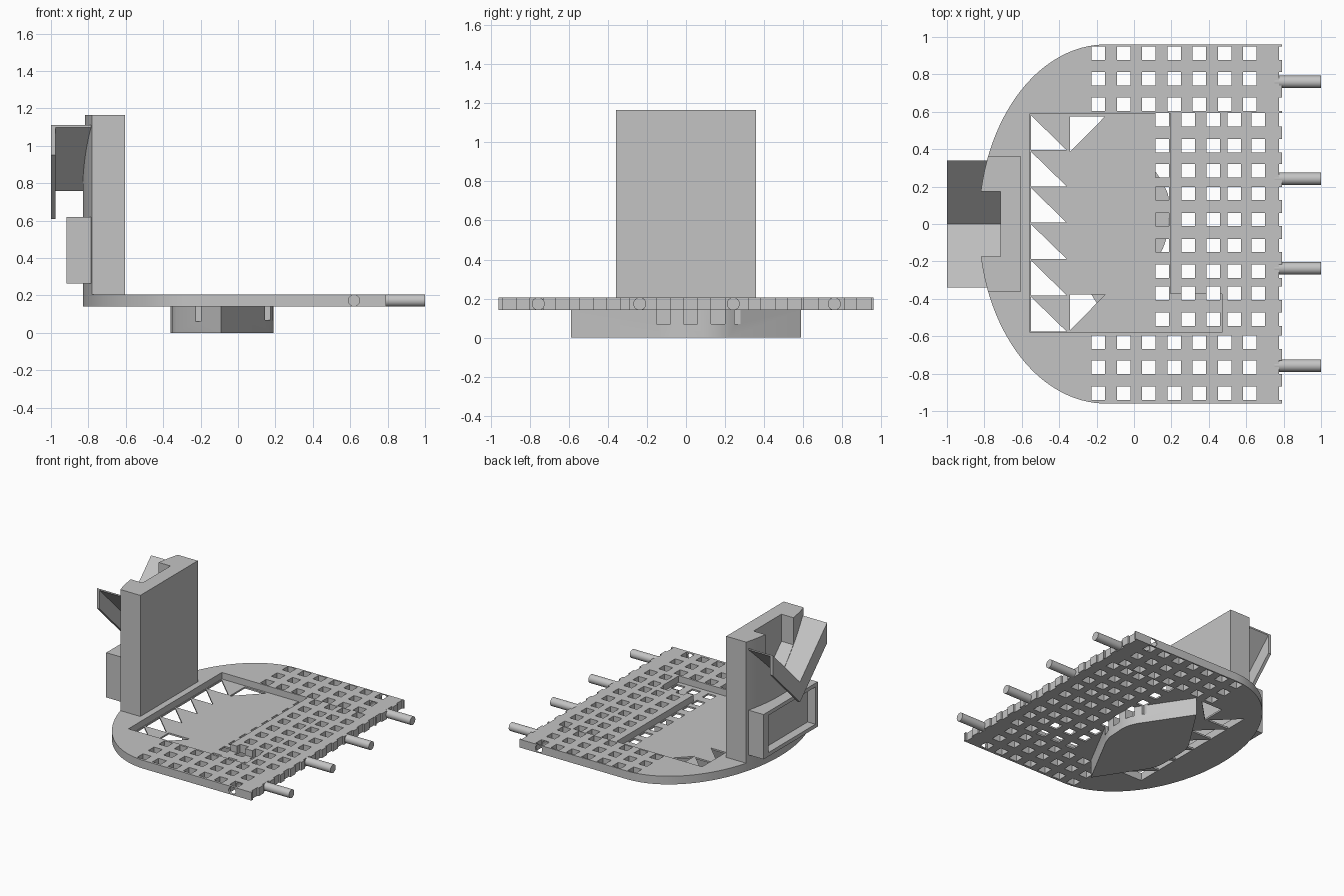
import bpy, bmesh, math

cube = bpy.data.objects.get("Cube")
if cube:
    bpy.data.objects.remove(cube, do_unlink=True)

grey = bpy.data.materials.new("light grey")
grey.use_nodes = True
grey.diffuse_color = (0.55, 0.55, 0.55, 1)
grey.node_tree.nodes["Principled BSDF"].inputs["Base Color"].default_value = (0.55, 0.55, 0.55, 1)


def make(name, bm):
    bmesh.ops.recalc_face_normals(bm, faces=bm.faces[:])
    mesh = bpy.data.meshes.new(name)
    bm.to_mesh(mesh)
    bm.free()
    mesh.materials.append(grey)
    ob = bpy.data.objects.new(name, mesh)
    bpy.context.collection.objects.link(ob)
    return ob


def prism(bm, pts, lo, hi, axis="z"):
    """Extrude a 2D outline from lo to hi along an axis."""
    def place(p, d):
        return (p[0], p[1], d) if axis == "z" else (d, p[0], p[1])
    face = bm.faces.new([bm.verts.new(place(p, lo)) for p in pts])
    geo = bmesh.ops.extrude_face_region(bm, geom=[face])["geom"]
    step = (0, 0, hi - lo) if axis == "z" else (hi - lo, 0, 0)
    bmesh.ops.translate(bm, vec=step, verts=[v for v in geo if isinstance(v, bmesh.types.BMVert)])


def box(bm, x0, x1, y0, y1, z0, z1):
    prism(bm, [(x0, y0), (x1, y0), (x1, y1), (x0, y1)], z0, z1)


def cut(ob, bm):
    """Subtract a mesh, apply the result and drop the cutter."""
    cutter = make("cutter", bm)
    cutter.hide_render = True
    mod = ob.modifiers.new("cut", "BOOLEAN")
    mod.operation, mod.solver, mod.object = "DIFFERENCE", "EXACT", cutter
    bpy.context.view_layer.update()
    deps = bpy.context.evaluated_depsgraph_get()
    mesh = bpy.data.meshes.new_from_object(ob.evaluated_get(deps))
    ob.modifiers.clear()
    ob.data = mesh
    mesh.materials.clear()
    mesh.materials.append(grey)
    bpy.data.objects.remove(cutter, do_unlink=True)


def smooth(ob):
    bpy.ops.object.select_all(action="DESELECT")
    ob.select_set(True)
    bpy.context.view_layer.objects.active = ob
    bpy.ops.object.shade_smooth_by_angle(angle=math.radians(25))


def back_curve(y):
    return -0.15 - 0.68 * math.sqrt(max(0, 1 - (y / 0.96) ** 2))


# Grid of square holes: dense inner rows, longer outer rows, shallow edge notches
OUTER_X = [-0.19 + 0.135 * i for i in range(7)] + [0.812]
INNER_X = [0.152, 0.29, 0.424, 0.536, 0.664, 0.812]
OUTER_Y = [0.912, 0.776, 0.64, -0.632, -0.765, -0.904]
INNER_Y = [0.557, 0.419, 0.285, 0.163, 0.024, -0.115, -0.253, -0.371, -0.509]


def square_holes():
    bm = bmesh.new()
    for xs, ys in ((OUTER_X, OUTER_Y), (INNER_X, INNER_Y)):
        for x in xs:
            for y in ys:
                box(bm, x - 0.036, x + 0.036, y - 0.036, y + 0.036, 0.07, 0.3)
    return bm


def triangle_holes():
    bm = bmesh.new()
    for i in range(6):
        y = 0.395 - 0.194 * i
        prism(bm, [(-0.55, y), (-0.36, y), (-0.55, y + 0.185)], 0.06, 0.3)
    prism(bm, [(-0.343, 0.575), (-0.155, 0.575), (-0.343, 0.385)], 0.06, 0.3)
    prism(bm, [(-0.343, -0.378), (-0.155, -0.378), (-0.343, -0.57)], 0.06, 0.3)
    return bm


# Base plate with a half-oval back
bm = bmesh.new()
arc = [math.pi / 2 + math.pi * i / 64 for i in range(65)]
outline = [(-0.15 + 0.68 * math.cos(a), 0.96 * math.sin(a)) for a in arc]
prism(bm, outline + [(0.79, -0.96), (0.79, 0.96)], 0.14, 0.205)
plate = make("base_plate", bm)

# Sunken bed with a side channel
bm = bmesh.new()
prism(bm, [(-0.555, -0.58), (0.47, -0.58), (0.47, -0.375), (0.195, -0.375),
           (0.195, 0.59), (-0.555, 0.59)], 0.153, 0.3)
cut(plate, bm)
cut(plate, square_holes())
cut(plate, triangle_holes())

# Round cross holes in the plate sides
bm = bmesh.new()
for side in (-1, 1):
    ret = bmesh.ops.create_cone(bm, cap_ends=True, segments=24, radius1=0.03, radius2=0.03, depth=0.2)
    for v in ret["verts"]:
        v.co = (0.62 + v.co.x, side * 0.91 + v.co.z, 0.173 + v.co.y)
cut(plate, bm)
smooth(plate)

# Faceted block under the bed
half = [(-0.09, 0.59), (0.155, 0.22), (0.182, 0.16), (0.19, 0.09)]
right = half + [(0.18, -0.06), (0.155, -0.13), (-0.09, -0.59)]
left = [(-0.33, -0.22), (-0.353, -0.16), (-0.36, -0.09), (-0.36, 0.09), (-0.353, 0.16), (-0.33, 0.22)]
bm = bmesh.new()
prism(bm, right + left, 0, 0.142)
block = make("under_block", bm)
cut(block, square_holes())
cut(block, triangle_holes())
smooth(block)

# Connecting pins along the straight edge
for i, y in enumerate((-0.757, -0.237, 0.242, 0.76)):
    bm = bmesh.new()
    ret = bmesh.ops.create_cone(bm, cap_ends=True, segments=32, radius1=0.033, radius2=0.033, depth=0.25)
    for v in ret["verts"]:
        v.co = (0.875 + v.co.z, y + v.co.x, 0.173 + v.co.y)
    smooth(make(f"edge_pin_{i + 1}", bm))

# Tower whose back follows the oval edge
bm = bmesh.new()
ys = [0.36 - 0.04 * i for i in range(19)]
prism(bm, [(back_curve(y), y) for y in ys] + [(-0.605, -0.36), (-0.605, 0.36)], 0.15, 1.165)
tower = make("tower", bm)
bm = bmesh.new()
prism(bm, [(0, 0.775), (0.175, 0.95), (0.175, 1.3), (-0.175, 1.3), (-0.175, 0.95)], -0.95, -0.715, "x")
cut(tower, bm)
smooth(tower)


# V-shaped chute with a deeper lip at its open end
def vee(name, x0, x1, drop):
    top = [(-0.34, 1.11), (0, 0.77), (0.34, 1.11)]
    bm = bmesh.new()
    prism(bm, top + [(y, z - drop) for y, z in reversed(top)], x0, x1, "x")
    return make(name, bm)


vee("chute", -0.99, -0.775, 0.012)
vee("chute_lip", -1.0, -0.975, 0.16)

# Shallow framed holder below the chute
bm = bmesh.new()
box(bm, -0.918, -0.75, -0.34, 0.34, 0.265, 0.62)
holder = make("holder_frame", bm)
bm = bmesh.new()
box(bm, -1.0, -0.85, -0.31, 0.28, 0.295, 0.59)
cut(holder, bm)
